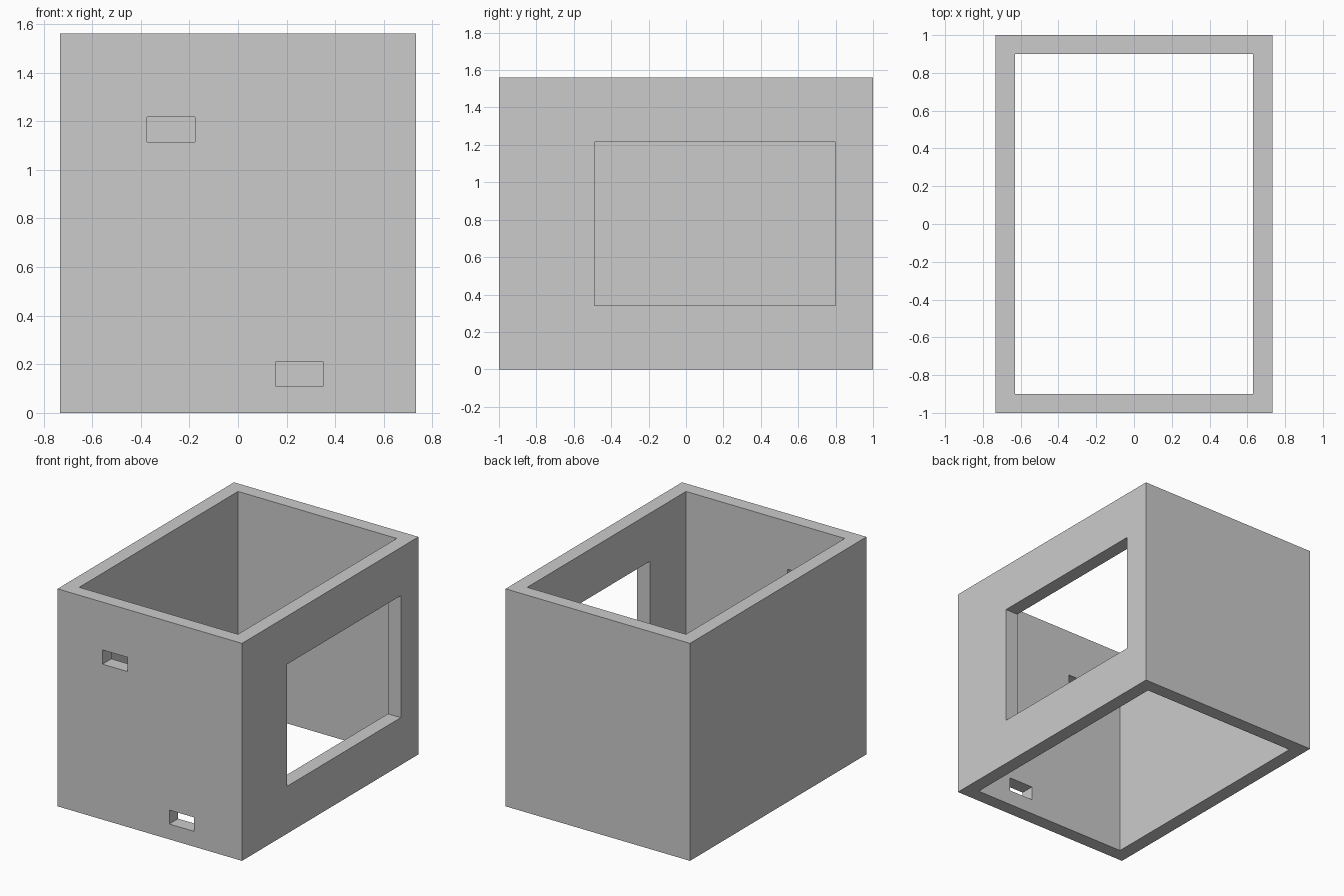
import bpy

if "Cube" in bpy.data.objects:
    bpy.data.objects.remove(bpy.data.objects["Cube"])

X, Y, H = 0.732, 1.0, 1.56   # outer half width, half depth, height
IX, IY = 0.63, 0.90          # inner half width, half depth


def box(name, lo, hi):
    """Box between two opposite corners."""
    bpy.ops.mesh.primitive_cube_add(size=1)
    ob = bpy.context.object
    ob.name = name
    for v in ob.data.vertices:
        v.co = [lo[i] + (v.co[i] + 0.5) * (hi[i] - lo[i]) for i in range(3)]
    return ob


def cut(target, name, lo, hi):
    """Cut a box-shaped opening out of the target."""
    cutter = box(name, lo, hi)
    cutter.hide_render = True
    mod = target.modifiers.new(name, 'BOOLEAN')
    mod.operation = 'DIFFERENCE'
    mod.solver = 'EXACT'
    mod.object = cutter
    bpy.context.view_layer.objects.active = target
    bpy.ops.object.modifier_apply(modifier=name)
    bpy.data.objects.remove(cutter)


# Four-walled shell, open at top and bottom
shell = box("wall_shell", (-X, -Y, 0), (X, Y, H))
cut(shell, "interior", (-IX, -IY, -0.2), (IX, IY, H + 0.2))

# Large window in the right wall
cut(shell, "side_window", (0.4, -0.49, 0.34), (1.0, 0.80, 1.215))

# Small slots through the front wall
for name, x0, x1, z0, z1 in (("upper_slot", -0.375, -0.177, 1.115, 1.217),
                             ("lower_slot", 0.155, 0.351, 0.11, 0.21)):
    cut(shell, name, (x0, -1.2, z0), (x1, -0.7, z1))
